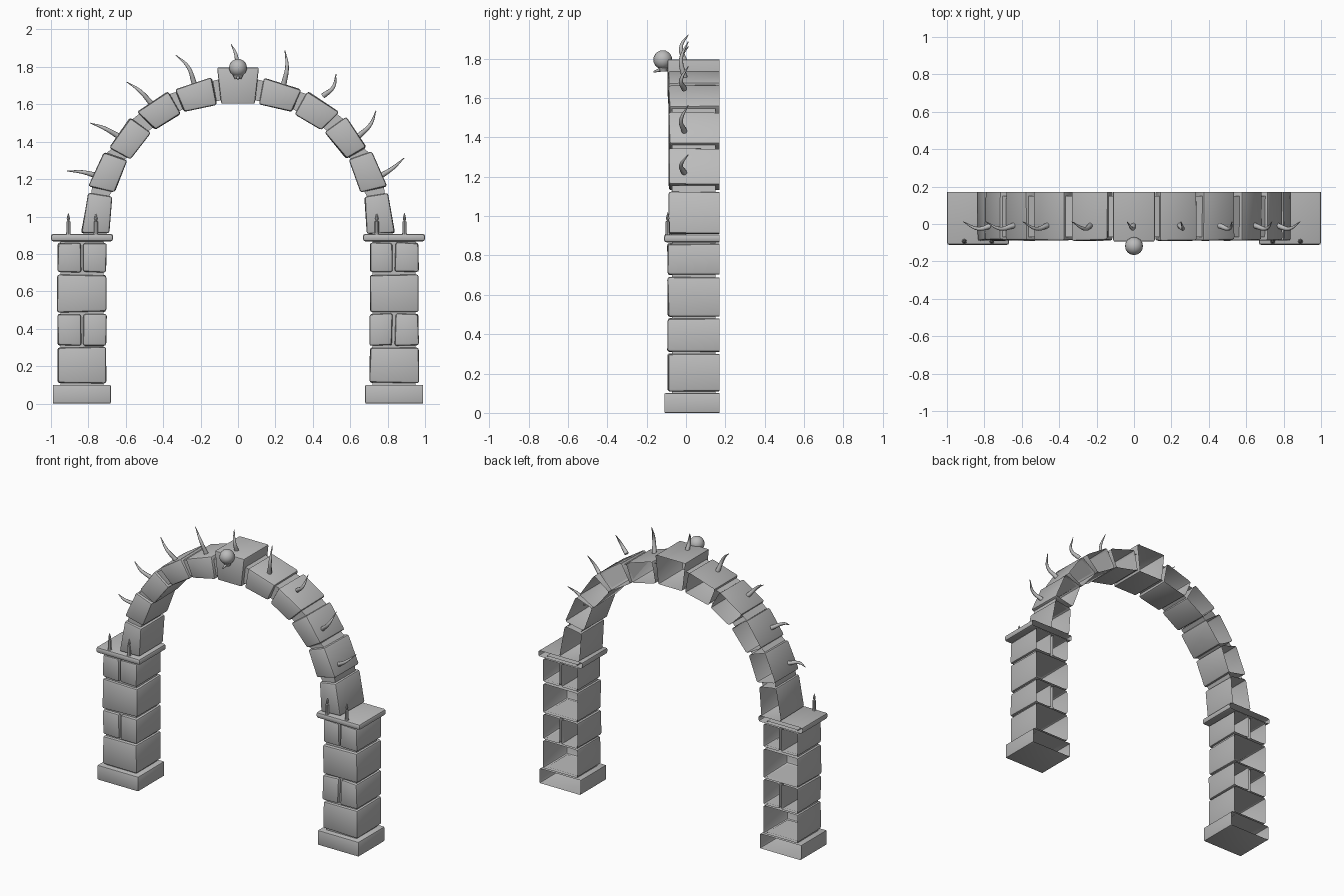
import bpy, bmesh, math, random
from mathutils import Vector

random.seed(4)
cube = bpy.data.objects.get("Cube")
if cube:
    bpy.data.objects.remove(cube, do_unlink=True)

GREY = (0.5, 0.5, 0.5, 1)
stone = bpy.data.materials.new("stone_grey")
stone.use_nodes = True
stone.diffuse_color = GREY
bsdf = stone.node_tree.nodes["Principled BSDF"]
bsdf.inputs["Base Color"].default_value = GREY
bsdf.inputs["Roughness"].default_value = 0.8

BACK = 0.17


def finish(bm, name, angle=35):
    mesh = bpy.data.meshes.new(name)
    bm.to_mesh(mesh)
    bm.free()
    mesh.materials.append(stone)
    ob = bpy.data.objects.new(name, mesh)
    bpy.context.collection.objects.link(ob)
    bpy.ops.object.select_all(action="DESELECT")
    ob.select_set(True)
    bpy.context.view_layer.objects.active = ob
    bpy.ops.object.shade_smooth_by_angle(angle=math.radians(angle))
    return ob


def block(name, outline, front, back=BACK, bevel=0.012, rough=0.0):
    """Open-backed stone shell: outline is counter-clockwise from the front."""
    bm = bmesh.new()
    jit = lambda: random.uniform(-rough, rough)
    f = [bm.verts.new((x + jit(), front + jit(), z + jit())) for x, z in outline]
    b = [bm.verts.new((x, back, z)) for x, z in outline]
    n = len(f)
    bm.faces.new(f)
    for i in range(n):
        j = (i + 1) % n
        bm.faces.new((f[j], f[i], b[i], b[j]))
    if bevel:
        edges = [e for e in bm.edges if len(e.link_faces) == 2]
        bmesh.ops.bevel(bm, geom=edges, offset=bevel, segments=2,
                        profile=0.5, affect="EDGES", clamp_overlap=True)
    return finish(bm, name)


def rect(x0, x1, z0, z1):
    return [(x0, z0), (x1, z0), (x1, z1), (x0, z1)]


def sided(outline, s):
    """Outline as given on -x, or mirrored to +x with its winding kept."""
    return outline if s < 0 else [(-x, z) for x, z in reversed(outline)]


def lathe(name, profile, centre, sides=10):
    bm = bmesh.new()
    vs = [bm.verts.new((r, 0, z)) for r, z in profile]
    es = [bm.edges.new(p) for p in zip(vs, vs[1:])]
    bmesh.ops.spin(bm, geom=vs + es, cent=(0, 0, 0), axis=(0, 0, 1),
                   angle=math.tau, steps=sides)
    bmesh.ops.remove_doubles(bm, verts=bm.verts, dist=0.0003)
    bmesh.ops.recalc_face_normals(bm, faces=bm.faces)
    bmesh.ops.translate(bm, verts=bm.verts, vec=centre)
    return finish(bm, name)


def tapered_tube(name, points, radii):
    cu = bpy.data.curves.new(name, "CURVE")
    cu.dimensions = "3D"
    cu.bevel_depth = 1
    cu.bevel_resolution = 2
    cu.resolution_u = 6
    cu.use_fill_caps = True
    sp = cu.splines.new("BEZIER")
    sp.bezier_points.add(len(points) - 1)
    for bp, p, r in zip(sp.bezier_points, points, radii):
        bp.co = p
        bp.radius = r
        bp.handle_left_type = bp.handle_right_type = "AUTO"
    cu.materials.append(stone)
    ob = bpy.data.objects.new(name, cu)
    bpy.context.collection.objects.link(ob)
    bpy.ops.object.select_all(action="DESELECT")
    ob.select_set(True)
    bpy.context.view_layer.objects.active = ob
    bpy.ops.object.convert(target="MESH")
    bpy.ops.object.shade_smooth_by_angle(angle=math.radians(50))


# Arch stones on one side: outer start, inner start, inner end, outer end
ARCH = [
    [(-.84, .91), (-.69, .91), (-.675, 1.105), (-.80, 1.125)],
    [(-.797, 1.16), (-.658, 1.13), (-.594, 1.302), (-.717, 1.345)],
    [(-.688, 1.37), (-.578, 1.308), (-.465, 1.447), (-.578, 1.53)],
    [(-.54, 1.56), (-.444, 1.463), (-.305, 1.548), (-.374, 1.67)],
    [(-.337, 1.68), (-.289, 1.559), (-.112, 1.60), (-.139, 1.742)],
]
KEY = [(-.112, 1.797), (-.09, 1.603), (.09, 1.603), (.112, 1.797)]
# Pillar courses: bottom, top, split in two
COURSES = [(.11, .30, False), (.31, .48, True), (.49, .688, False), (.703, .86, True)]


def joint(name, a, b, c, d):
    """Recessed mortar between edge a-b (outer, inner) and edge d-c."""
    a, b, c, d = (Vector(p) for p in (a, b, c, d))
    quad = [a.lerp(b, .12), b.lerp(a, .12), c.lerp(d, .12), d.lerp(c, .12)]
    block(name, [tuple(p) for p in quad], -.07, .15, bevel=0)


for s, side in ((-1, "right"), (1, "left")):
    # Pillar
    block(side + "_base", sided(rect(-.99, -.68, 0, .10), s), -.11, bevel=.006)
    block(side + "_cap", sided(rect(-1, -.668, .867, .907), s), -.112, bevel=.013)
    for i, (z0, z1, split) in enumerate(COURSES):
        spans = [(-.965, -.84), (-.825, -.705)] if split else [(-.965, -.705)]
        for k, (x0, x1) in enumerate(spans):
            block(f"{side}_pillar_stone_{i}_{k}", sided(rect(x0, x1, z0, z1), s),
                  -.092, rough=.004)
        if split:
            block(f"{side}_upright_mortar_{i}", sided(rect(-.845, -.82, z0, z1), s),
                  -.07, .15, bevel=0)
    levels = [.10] + [c[1] for c in COURSES]
    tops = [c[0] for c in COURSES] + [.87]
    for i, (z0, z1) in enumerate(zip(levels, tops)):
        block(f"{side}_bed_mortar_{i}",
              sided(rect(-.95, -.72, z0 - .004, z1 + .004), s), -.072, .15, bevel=0)

    # Half of the arch
    for i, outline in enumerate(ARCH):
        block(f"{side}_arch_stone_{i}", sided(outline, s), -.088, rough=.004)
        nxt = ARCH[i + 1] if i < 4 else [(-.107, 1.75), KEY[1]]
        joint_pts = sided([outline[3], outline[2], nxt[1], nxt[0]], s)
        if s > 0:
            joint_pts = joint_pts[::-1]
            a, b, c, d = joint_pts
            joint(f"{side}_arch_mortar_{i}", d, c, b, a)
        else:
            joint(f"{side}_arch_mortar_{i}", *joint_pts)

block("keystone", KEY, -.094, bevel=.008)

# Curved horns along the arch: root, bend and tip
HORNS = [
    ((-.76, 1.22), (-.834, 1.238), (-.913, 1.243)),
    ((-.643, 1.432), (-.716, 1.473), (-.791, 1.50)),
    ((-.462, 1.603), (-.524, 1.671), (-.594, 1.719)),
    ((-.232, 1.705), (-.267, 1.80), (-.332, 1.863)),
    ((-.004, 1.79), (-.01, 1.86), (-.037, 1.922)),
    ((.244, 1.705), (.262, 1.80), (.251, 1.888)),
    ((.455, 1.645), (.508, 1.69), (.524, 1.762)),
    ((.645, 1.43), (.706, 1.489), (.738, 1.565)),
    ((.765, 1.218), (.829, 1.26), (.888, 1.313)),
]
for i, horn in enumerate(HORNS):
    pts = [(x, y, z) for (x, z), y in zip(horn, (-.008, -.025, .012))]
    tapered_tube(f"horn_{i}", pts, (.015, .010, .002))

# Candles with flames on the caps
CANDLE = [(0, 0), (.014, 0), (.011, .012), (.011, .07), (.004, .072),
          (.009, .085), (.006, .1), (0, .118)]
for i, x in enumerate((-.907, -.76, .742, .89)):
    lathe(f"candle_{i}", CANDLE, (x, -.093, .903), 8)

# Globe on its bracket in front of the keystone
bm = bmesh.new()
bmesh.ops.create_uvsphere(bm, u_segments=16, v_segments=10, radius=.048)
bmesh.ops.translate(bm, verts=bm.verts, vec=(0, -.118, 1.795))
finish(bm, "globe", 60)
lathe("globe_cup", [(0, 0), (.018, 0), (.026, .018), (.02, .028)], (0, -.115, 1.735), 12)
tapered_tube("globe_bracket", [(0, -.085, 1.75), (0, -.125, 1.745), (0, -.165, 1.733)],
             (.014, .011, .004))
